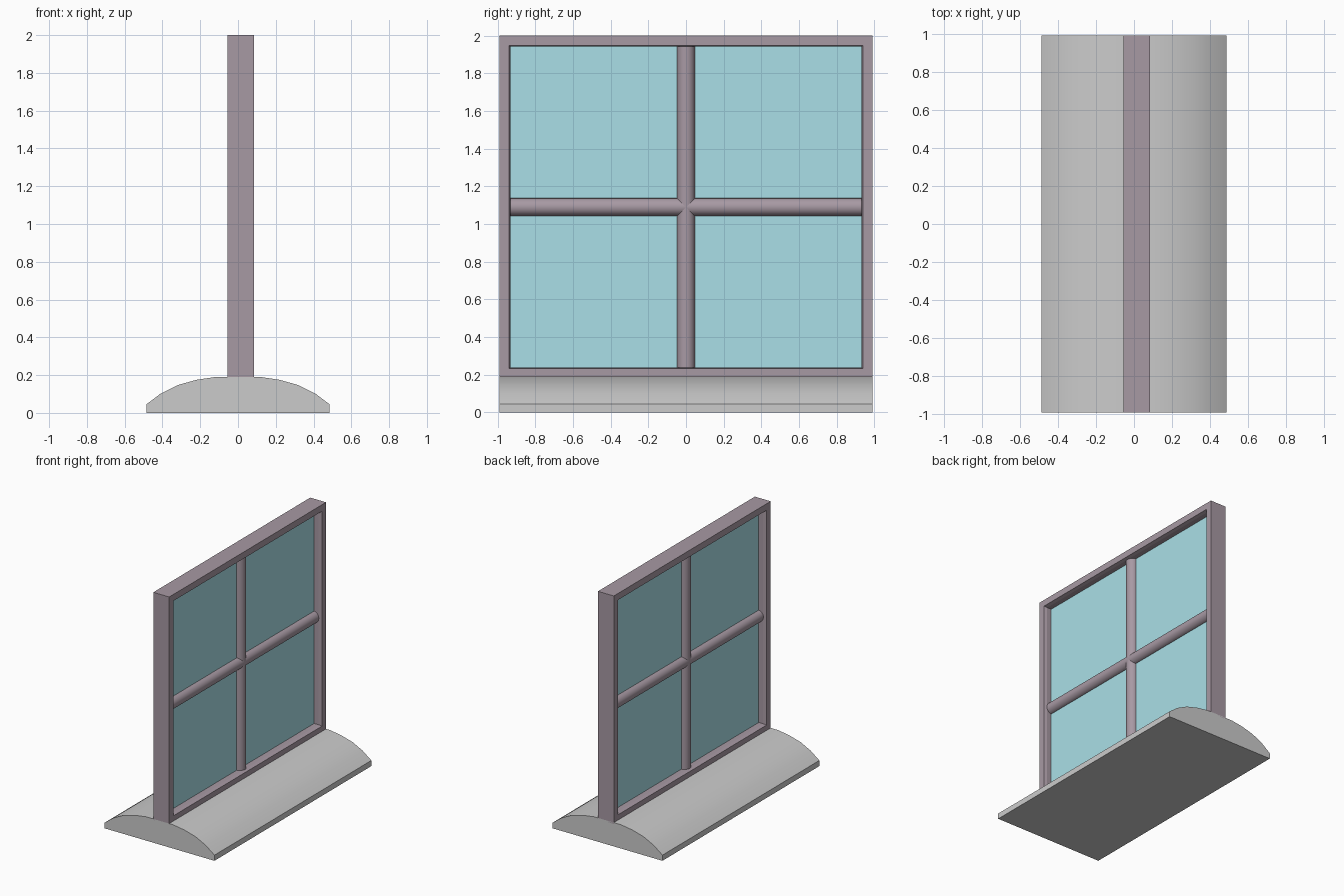
import bpy, bmesh, math
from mathutils import Matrix

if "Cube" in bpy.data.objects:
    bpy.data.objects.remove(bpy.data.objects["Cube"])

XC = 0.015                 # centre plane of the window
Y = 0.99                   # half length
Z0, Z1 = 0.18, 2.0         # frame bottom (slightly sunk in the sill) and top


def material(name, rgb):
    m = bpy.data.materials.new(name)
    m.diffuse_color = (*rgb, 1)
    m.use_nodes = True
    m.node_tree.nodes["Principled BSDF"].inputs["Base Color"].default_value = m.diffuse_color
    return m


def finish(bm, name, mat=None, smooth=False):
    bmesh.ops.recalc_face_normals(bm, faces=bm.faces)
    me = bpy.data.meshes.new(name)
    bm.to_mesh(me)
    bm.free()
    ob = bpy.data.objects.new(name, me)
    bpy.context.collection.objects.link(ob)
    if mat:
        me.materials.append(mat)
    if smooth:
        bpy.ops.object.select_all(action='DESELECT')
        ob.select_set(True)
        bpy.context.view_layer.objects.active = ob
        bpy.ops.object.shade_smooth_by_angle(angle=math.radians(35))
    return ob


paint = material("frame_paint", (0.39, 0.32, 0.37))
glass = material("glass", (0.40, 0.74, 0.80))

# Domed sill: mirrored half profile extruded along y
half = [(0.485, 0), (0.485, 0.045), (0.41, 0.102), (0.32, 0.147),
        (0.22, 0.175), (0.12, 0.19)]
profile = half + [(-x, z) for x, z in reversed(half)]
bm = bmesh.new()
face = bm.faces.new([bm.verts.new((x, -Y, z)) for x, z in profile])
ext = bmesh.ops.extrude_face_region(bm, geom=[face])
bmesh.ops.translate(bm, vec=(0, 2 * Y, 0),
                    verts=[v for v in ext["geom"] if isinstance(v, bmesh.types.BMVert)])
finish(bm, "sill", smooth=True)

# Frame: rectangular rings (x offset, inset) joined into a closed section
section = [(-0.07, 0), (0.07, 0), (0.07, 0.052), (0.045, 0.059),
           (-0.045, 0.059), (-0.07, 0.052)]
bm = bmesh.new()
rings = []
for x, m in section:
    y, lo, hi = Y - m, Z0 + m, Z1 - m
    rings.append([bm.verts.new((XC + x, a, b))
                  for a, b in ((-y, lo), (y, lo), (y, hi), (-y, hi))])
for i, ring in enumerate(rings):
    nxt = rings[(i + 1) % len(rings)]
    for k in range(4):
        j = (k + 1) % 4
        bm.faces.new((ring[k], ring[j], nxt[j], nxt[k]))
finish(bm, "window_frame", paint)

# Round glazing bars crossing in the middle
zc = (Z0 + Z1) / 2


def bar(name, length, rot):
    bm = bmesh.new()
    bmesh.ops.create_cone(bm, cap_ends=True, segments=16, radius1=0.048,
                          radius2=0.048, depth=length,
                          matrix=Matrix.Translation((XC, 0, zc)) @ rot)
    finish(bm, name, paint, smooth=True)


bar("vertical_bar", Z1 - Z0 - 0.1, Matrix.Identity(4))
bar("horizontal_bar", 2 * Y - 0.1, Matrix.Rotation(math.pi / 2, 4, 'X'))

# Glass pane, edges hidden in the frame
bm = bmesh.new()
bmesh.ops.create_cube(bm, size=1, matrix=Matrix.Translation((XC, 0, zc))
                      @ Matrix.Diagonal((0.012, 2 * Y - 0.1, Z1 - Z0 - 0.1, 1)))
finish(bm, "glass_pane", glass)
